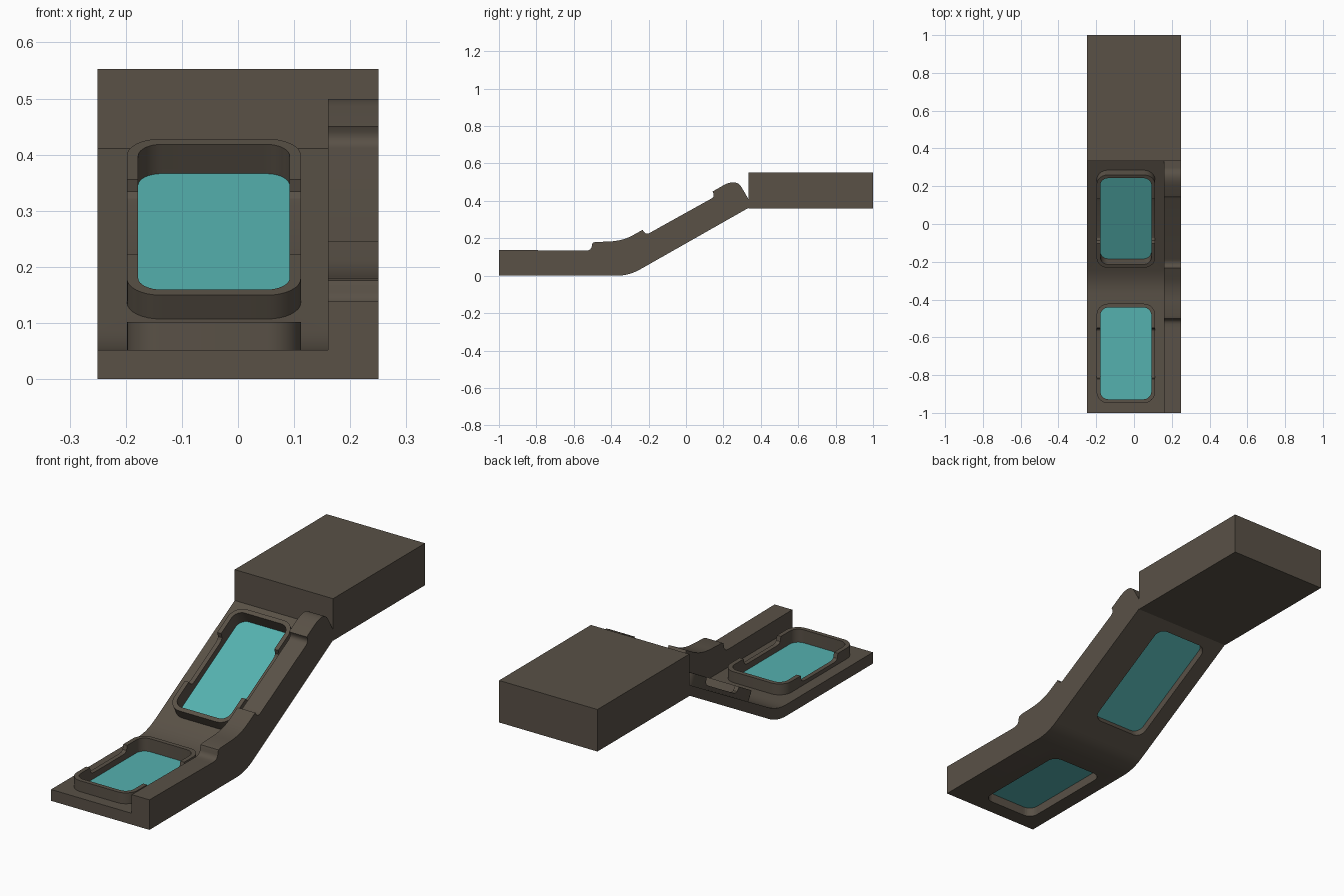
import bpy, bmesh, math
from mathutils import Matrix, Vector

if "Cube" in bpy.data.objects:
    bpy.data.objects.remove(bpy.data.objects["Cube"])

SLOPE = math.atan(0.567)


def material(name, rgb):
    m = bpy.data.materials.new(name)
    m.diffuse_color = (*rgb, 1)
    m.use_nodes = True
    m.node_tree.nodes["Principled BSDF"].inputs["Base Color"].default_value = m.diffuse_color
    return m


BODY = material("dark_paint", (0.1, 0.082, 0.062))
GLASS = material("teal_glass", (0.09, 0.44, 0.43))


def finish(bm, name, mat, matrix=None):
    bmesh.ops.recalc_face_normals(bm, faces=bm.faces[:])
    if matrix is not None:
        bm.transform(matrix)
    me = bpy.data.meshes.new(name)
    bm.to_mesh(me)
    bm.free()
    ob = bpy.data.objects.new(name, me)
    bpy.context.collection.objects.link(ob)
    if mat:
        me.materials.append(mat)
    return ob


def smooth(ob):
    bpy.ops.object.select_all(action='DESELECT')
    ob.select_set(True)
    bpy.context.view_layer.objects.active = ob
    bpy.ops.object.shade_smooth_by_angle(angle=math.radians(30))


def extrude_x(name, profile, x0, x1):
    """Side profile (y, z) extruded across the width."""
    bm = bmesh.new()
    f = bm.faces.new([bm.verts.new((x0, y, z)) for y, z in profile])
    r = bmesh.ops.extrude_face_region(bm, geom=[f])
    bmesh.ops.translate(bm, vec=(x1 - x0, 0, 0),
                        verts=[v for v in r["geom"] if isinstance(v, bmesh.types.BMVert)])
    return finish(bm, name, BODY)


def curve(a, b, c, n=8):
    """Rounded corner from a to c with control point b."""
    a, b, c = Vector(a), Vector(b), Vector(c)
    return [tuple(a * (1 - t) ** 2 + b * 2 * t * (1 - t) + c * t * t)
            for t in [i / n for i in range(n + 1)]]


NOTCH = [(-0.105, 0.018), (-0.12, 0.02), (-0.13, 0.028), (-0.135, 0.05)]


def outline(w, l, r):
    """Rounded rectangle; long sides carry the notch heights. Returns (x, y, height)."""
    pts = []
    for k, (sx, sy) in enumerate([(1, 1), (-1, 1), (-1, -1), (1, -1)]):
        for i in range(9):
            a = math.pi / 2 * (k + i / 8)
            pts.append((sx * (w / 2 - r) + r * math.cos(a),
                        sy * (l / 2 - r) + r * math.sin(a), 0.05))
        if k in (1, 3):
            side = NOTCH[::-1] + [(-y, h) for y, h in NOTCH]
            for y, h in side:
                pts.append((sx * w / 2, -y if k == 1 else y, h))
    return pts


def prism(name, pts, z0, z1, matrix):
    bm = bmesh.new()
    f = bm.faces.new([bm.verts.new((x, y, z0)) for x, y, h in pts])
    r = bmesh.ops.extrude_face_region(bm, geom=[f])
    bmesh.ops.translate(bm, vec=(0, 0, z1 - z0),
                        verts=[v for v in r["geom"] if isinstance(v, bmesh.types.BMVert)])
    return finish(bm, name, None, matrix)


def window(name, length, matrix, slab):
    outer = outline(0.31, length, 0.06)
    inner = outline(0.27, length - 0.04, 0.042)
    # raised notched frame
    bm = bmesh.new()
    loops = [[bm.verts.new((x, y, -0.002)) for x, y, h in inner],
             [bm.verts.new((x, y, -0.002)) for x, y, h in outer],
             [bm.verts.new((x, y, h)) for x, y, h in outer],
             [bm.verts.new((x, y, h)) for x, y, h in inner]]
    n = len(outer)
    for k in range(4):
        a, b = loops[k], loops[(k + 1) % 4]
        for i in range(n):
            j = (i + 1) % n
            bm.faces.new((a[i], a[j], b[j], b[i]))
    smooth(finish(bm, name + "_frame", BODY, matrix))
    # pane
    bm = bmesh.new()
    bm.faces.new([bm.verts.new((x * 1.003, y * 1.003, -0.01)) for x, y, h in inner])
    finish(bm, name + "_pane", GLASS, matrix)
    # opening through the slab
    cutter = prism(name + "_cutter", inner, -0.12, 0.05, matrix)
    cutter.hide_render = True
    cutter.hide_viewport = True
    mod = slab.modifiers.new("opening", 'BOOLEAN')
    mod.operation = 'DIFFERENCE'
    mod.solver = 'EXACT'
    mod.object = cutter


# common underside, from the front to the top of the slope
under = [(-1, 0)] + curve((-0.37, 0), (-0.305, 0), (-0.245, 0.034)) + [(0.333, 0.362)]

# floor slab with bend
floor_top = [(y, z + 0.052) for y, z in under[:-1]] + [(0.333, 0.411)]
slab = extrude_x("floor_panel", under + floor_top[::-1], -0.25, 0.16)
smooth(slab)

# stepped side rail
rail_top = ([(-1, 0.138), (-0.55, 0.134)]
            + curve((-0.53, 0.134), (-0.503, 0.137), (-0.503, 0.165), 5)
            + [(-0.499, 0.176), (-0.485, 0.18)]
            + curve((-0.41, 0.183), (-0.34, 0.186), (-0.29, 0.213))
            + [(-0.232, 0.245), (-0.222, 0.231)]
            + curve((-0.215, 0.226), (-0.2, 0.223), (-0.185, 0.234), 4)
            + curve((0.135, 0.412), (0.158, 0.425), (0.142, 0.45), 5)
            + curve((0.205, 0.486), (0.273, 0.52), (0.3, 0.468), 10)
            + [(0.333, 0.411)])
smooth(extrude_x("side_rail", under + rail_top[::-1], 0.16, 0.25))

# upper block
extrude_x("upper_block", [(0.333, 0.36), (1, 0.36), (1, 0.553), (0.333, 0.553)], -0.25, 0.25)

# two windows: one on the flat, one on the slope
window("lower_window", 0.526, Matrix.Translation((-0.043, -0.685, 0.052)), slab)
window("upper_window", 0.565,
       Matrix.Translation((-0.043, 0.039, 0.2455)) @ Matrix.Rotation(SLOPE, 4, 'X'), slab)
